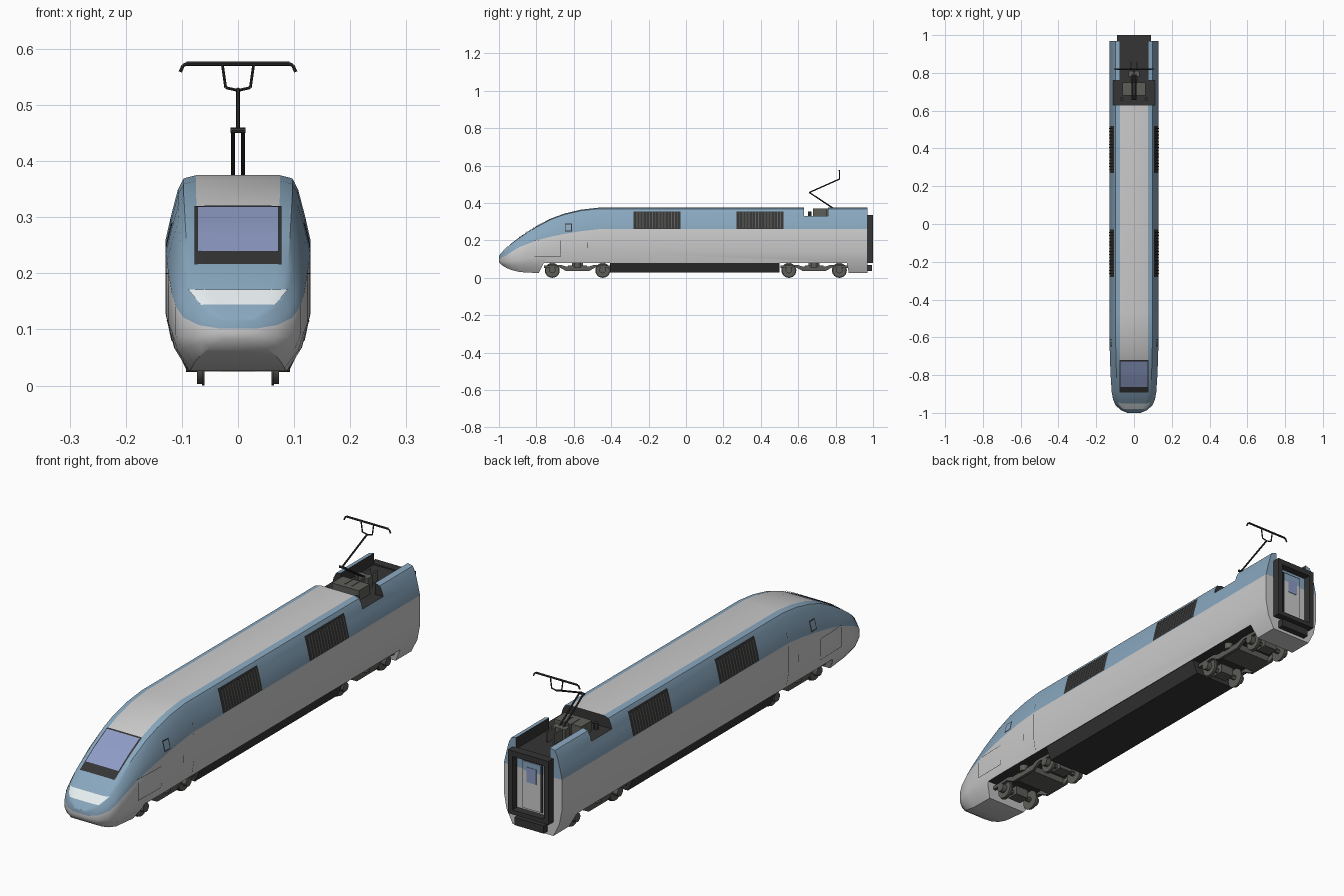
import bpy, bmesh, math
from mathutils import Vector
from mathutils.bvhtree import BVHTree

if "Cube" in bpy.data.objects:
    bpy.data.objects.remove(bpy.data.objects["Cube"])


def material(name, r, g, b):
    m = bpy.data.materials.new(name)
    m.diffuse_color = (r, g, b, 1)
    m.use_nodes = True
    m.node_tree.nodes["Principled BSDF"].inputs["Base Color"].default_value = m.diffuse_color
    return m


GREY = material("light_grey", .62, .62, .62)
BLUE = material("blue", .25, .39, .52)
DARK = material("dark", .035, .035, .035)
GLASS = material("glass", .27, .33, .56)
LAMP = material("lamp", .8, .86, .87)
BOGIE = material("bogie_grey", .11, .11, .10)


def finish(name, bm, *mats):
    bmesh.ops.recalc_face_normals(bm, faces=bm.faces)
    me = bpy.data.meshes.new(name)
    bm.to_mesh(me)
    bm.free()
    ob = bpy.data.objects.new(name, me)
    bpy.context.collection.objects.link(ob)
    for m in mats:
        me.materials.append(m)
    return ob


def prism(name, pts, axis, a, b, *mats):
    """Extrude a 2D outline along an axis from a to b."""
    place = {"x": lambda p, t: (t, *p), "y": lambda p, t: (p[0], t, p[1]), "z": lambda p, t: (*p, t)}[axis]
    bm = bmesh.new()
    lo, hi = ([bm.verts.new(place(p, t)) for p in pts] for t in (a, b))
    bm.faces.new(lo)
    bm.faces.new(hi)
    for i in range(len(pts)):
        j = (i + 1) % len(pts)
        bm.faces.new((lo[i], lo[j], hi[j], hi[i]))
    return finish(name, bm, *mats)


def boxes(name, mat, *ranges):
    """Boxes given as (x0, x1, y0, y1, z0, z1), joined in one object."""
    bm = bmesh.new()
    for x0, x1, y0, y1, z0, z1 in ranges:
        for v in bmesh.ops.create_cube(bm, size=1)["verts"]:
            v.co = Vector(((x0 + x1) / 2 + v.co.x * (x1 - x0), (y0 + y1) / 2 + v.co.y * (y1 - y0),
                           (z0 + z1) / 2 + v.co.z * (z1 - z0)))
    return finish(name, bm, mat)


def rods(name, mat, segs, sides=8):
    """Cylinders given as (start, end, radius), joined in one object."""
    bm = bmesh.new()
    for a, b, r in segs:
        a, b = Vector(a), Vector(b)
        mtx = (b - a).to_track_quat("Z", "Y").to_matrix().to_4x4()
        mtx.translation = (a + b) / 2
        bmesh.ops.create_cone(bm, cap_ends=True, segments=sides, radius1=r, radius2=r,
                              depth=(b - a).length, matrix=mtx)
    return finish(name, bm, mat)


# Body shell: section lofted along stations (y, half width, bottom, belt line, top)
STATIONS = [(-1, .035, .085, .102, .118), (-.985, .07, .068, .108, .137), (-.96, .097, .053, .121, .16),
            (-.93, .111, .041, .141, .187), (-.89, .118, .031, .165, .217), (-.8, .124, .026, .2, .275),
            (-.72, .127, .025, .221, .318), (-.65, .129, .025, .235, .344), (-.56, .129, .025, .25, .365),
            (-.47, .129, .025, .26, .375), (.97, .129, .025, .26, .375)]
LOWER = [(.7, 0), (.91, .23), (1, .49), (1, 1)]
UPPER = [(.93, .35), (.83, .78), (.75, .95), (.58, 1)]
bm = bmesh.new()
rings = []
for y, w, zb, zm, zt in STATIONS:
    half = [(f * w, zb + t * (zm - zb)) for f, t in LOWER] + [(f * w, zm + t * (zt - zm)) for f, t in UPPER]
    rings.append([bm.verts.new((x, y, z)) for x, z in half + [(-x, z) for x, z in reversed(half)]])
for s, (r0, r1) in enumerate(zip(rings, rings[1:])):
    for k in range(16):
        f = bm.faces.new((r0[k], r0[(k + 1) % 16], r1[(k + 1) % 16], r1[k]))
        roof = k == 7 and STATIONS[s][0] > -.73
        f.material_index = int(3 <= k <= 11 and not roof)
for r in (rings[0], rings[-1]):
    for k in range(7):
        bm.faces.new((r[k], r[k + 1], r[14 - k], r[15 - k])).material_index = int(k >= 3)
body = finish("body_shell", bm, GREY, BLUE, DARK)
skin = BVHTree.FromPolygons([v.co.copy() for v in body.data.vertices],
                            [list(p.vertices) for p in body.data.polygons])

# Cut the roof well and the running gear bay
well = [(-.2, .63), (.2, .63), (.2, .76), (.075, .76), (.075, 1.1), (-.075, 1.1), (-.075, .76), (-.2, .76)]
bay = [(-.8, -.01), (-.785, .03), (-.76, .08), (.86, .08), (.87, .03), (.87, -.01)]
for cutter in (prism("well_cutter", well, "z", .33, .6), prism("bay_cutter", bay, "x", -.3, .3)):
    cutter.hide_render = True
    mod = body.modifiers.new("cut", "BOOLEAN")
    mod.object, mod.operation, mod.solver = cutter, "DIFFERENCE", "EXACT"
    bpy.context.view_layer.objects.active = body
    bpy.ops.object.modifier_apply(modifier=mod.name)
    bpy.data.objects.remove(cutter)
for p in body.data.polygons:
    c, n = p.center, p.normal
    floor = n.z > .99 and abs(c.z - .33) < .003
    wall = c.z > .33 and ((abs(n.x) > .99 and abs(c.x) < .08) or (abs(n.y) > .99 and c.y < .8))
    if floor or wall or (n.z < -.99 and abs(c.z - .08) < .003):
        p.material_index = 2


def patch(name, mat, quads, way, off=.002, nu=6, nv=6):
    """Panels hugging the body: flat quads projected along a direction."""
    way = Vector(way)
    bm = bmesh.new()
    for quad in quads:
        a, b, c, d = map(Vector, quad)
        grid = []
        for i in range(nu + 1):
            row = []
            for j in range(nv + 1):
                q = a.lerp(b, i / nu).lerp(d.lerp(c, i / nu), j / nv)
                hit = skin.ray_cast(q, way)
                if hit[0] is None:
                    hit = skin.find_nearest(q)
                n = hit[1] if hit[1].dot(way) < 0 else -hit[1]
                row.append(bm.verts.new(hit[0] + n * off))
            grid.append(row)
        for i in range(nu):
            for j in range(nv):
                f = bm.faces.new((grid[i][j], grid[i + 1][j], grid[i + 1][j + 1], grid[i][j + 1]))
    ob = finish(name, bm, mat)
    if sum((p.normal.dot(way) for p in ob.data.polygons)) > 0:
        ob.data.flip_normals()
    return ob


def rect(u0, u1, v0, v1, f):
    return [f(u0, v0), f(u1, v0), f(u1, v1), f(u0, v1)]


# Windscreen and headlamp band
down = lambda x, y: (x, y, 1)
patch("windscreen_frame", DARK, [rect(-.077, .077, -.892, -.718, down)], (0, 0, -1), .002, 8, 8)
patch("windscreen_glass", GLASS, [rect(-.072, .072, -.86, -.725, down)], (0, 0, -1), .004, 8, 8)
patch("headlamps", LAMP, [[(-.065, -2, .143), (.065, -2, .143), (.088, -2, .17), (-.088, -2, .17)]],
      (0, 1, 0), .002, 14, 4)

# Side details on both sides
for s, side in ((1, "right"), (-1, "left")):
    at = lambda y, z: (s, y, z)
    way = (-s, 0, 0)
    for g, y0 in enumerate((-.28, .27)):
        tag = f"{side}_{g + 1}"
        patch("grille_back_" + tag, DARK, [rect(y0, y0 + .25, .262, .355, at)], way, .001, 2, 6)
        slats = [rect(y0 + .015 + i * .0168, y0 + .0195 + i * .0168, .266, .35, at) for i in range(14)]
        patch("grille_slats_" + tag, BOGIE, slats, way, .004, 1, 6)
    patch("cab_window_frame_" + side, DARK, [rect(-.648, -.61, .247, .29, at)], way, .001)
    patch("cab_window_" + side, BLUE, [rect(-.643, -.615, .252, .285, at)], way, .002)
    lines = [(-.811, -.809, .115, .2), (-.671, -.669, .115, .2), (-.81, -.67, .199, .201),
             (-.81, -.67, .114, .116), (-.466, -.464, .09, .3), (-.53, -.527, .16, .19)]
    patch("panel_seams_" + side, DARK, [rect(*l, at) for l in lines], way, .001, 4, 4)

# Underframe
prism("underframe", [(-.116, .081), (.116, .081), (.092, .028), (-.092, .028)], "y", -.405, .5, DARK)

# Bogies
frame = [(-.18, .052), (-.1, .058), (-.06, .036), (.06, .036), (.1, .058), (.18, .052),
         (.18, .066), (.09, .07), (.06, .06), (-.06, .06), (-.09, .07), (-.18, .066)]
for c, tag in ((-.58, "front"), (.685, "rear")):
    wheels, axles, gear = [], [], [(-.085, .085, c - .05, c + .05, .04, .066), (-.03, .03, c - .03, c + .03, .06, .085)]
    for y in (c - .135, c + .135):
        axles.append(((-.075, y, .04), (.075, y, .04), .01))
        gear.append((-.03, .03, y - .025, y + .025, .025, .062))
        for s in (1, -1):
            wheels += [((s * .06, y, .04), (s * .064, y, .04), .04), ((s * .063, y, .039), (s * .073, y, .039), .036)]
            axles.append((((s * .073), y, .042), (s * .093, y, .042), .018))
    for s in (1, -1):
        prism(f"{tag}_bogie_frame_{'right' if s > 0 else 'left'}",
              [(c + y, z) for y, z in frame], "x", s * .078, s * .09, BOGIE)
        axles.append(((s * .084, c, .055), (s * .084, c, .085), .018))
    rods(tag + "_wheels", BOGIE, wheels, 24)
    rods(tag + "_axles", BOGIE, axles, 12)
    boxes(tag + "_bogie_gear", BOGIE, *gear)

# Rear end: gangway frame, door and coupler box
boxes("gangway_frame", DARK, (-.09, -.07, .965, 1, .08, .335), (.07, .09, .965, 1, .08, .335),
      (-.07, .07, .965, 1, .312, .335), (-.07, .07, .965, 1, .08, .098))
boxes("rear_door_seam", DARK, (-.044, .044, .965, .974, .105, .3))
boxes("rear_door_lower", GREY, (-.04, .04, .965, .978, .109, .26))
boxes("rear_door_upper", BLUE, (-.04, .04, .965, .978, .26, .296))
boxes("rear_door_window", GLASS, (-.021, .021, .97, .98, .215, .275))
boxes("rear_coupler_box", DARK, (-.065, .065, .96, .995, .037, .068))

# Roof equipment
boxes("roof_equipment", BOGIE, (-.06, .06, .68, .75, .33, .37), (-.018, -.012, .7, .86, .33, .372),
      (.012, .018, .7, .86, .33, .372), (-.03, .03, .78, .81, .33, .373))
rods("roof_insulators", DARK, [((s * .065, .662, .33), (s * .065, .662, .356), .009) for s in (1, -1)], 12)

# Pantograph
arms = [((0, .66, .457), (0, .82, .528), .0035), ((-.013, .662, .455), (.013, .662, .455), .005)]
for s in (1, -1):
    arms += [((s * .009, .79, .37), (s * .009, .662, .455), .0035),
             ((0, .82, .526), (s * .022, .82, .531), .0025),
             ((s * .022, .82, .531), (s * .028, .82, .573), .0025),
             ((0, .82, .574), (s * .092, .82, .574), .004),
             ((s * .091, .82, .574), (s * .098, .82, .57), .003),
             ((s * .098, .82, .57), (s * .103, .82, .559), .003)]
rods("pantograph", DARK, arms)

# Smooth the curved surfaces
bpy.ops.object.select_all(action="SELECT")
bpy.context.view_layer.objects.active = body
bpy.ops.object.shade_smooth_by_angle(angle=math.radians(30))
